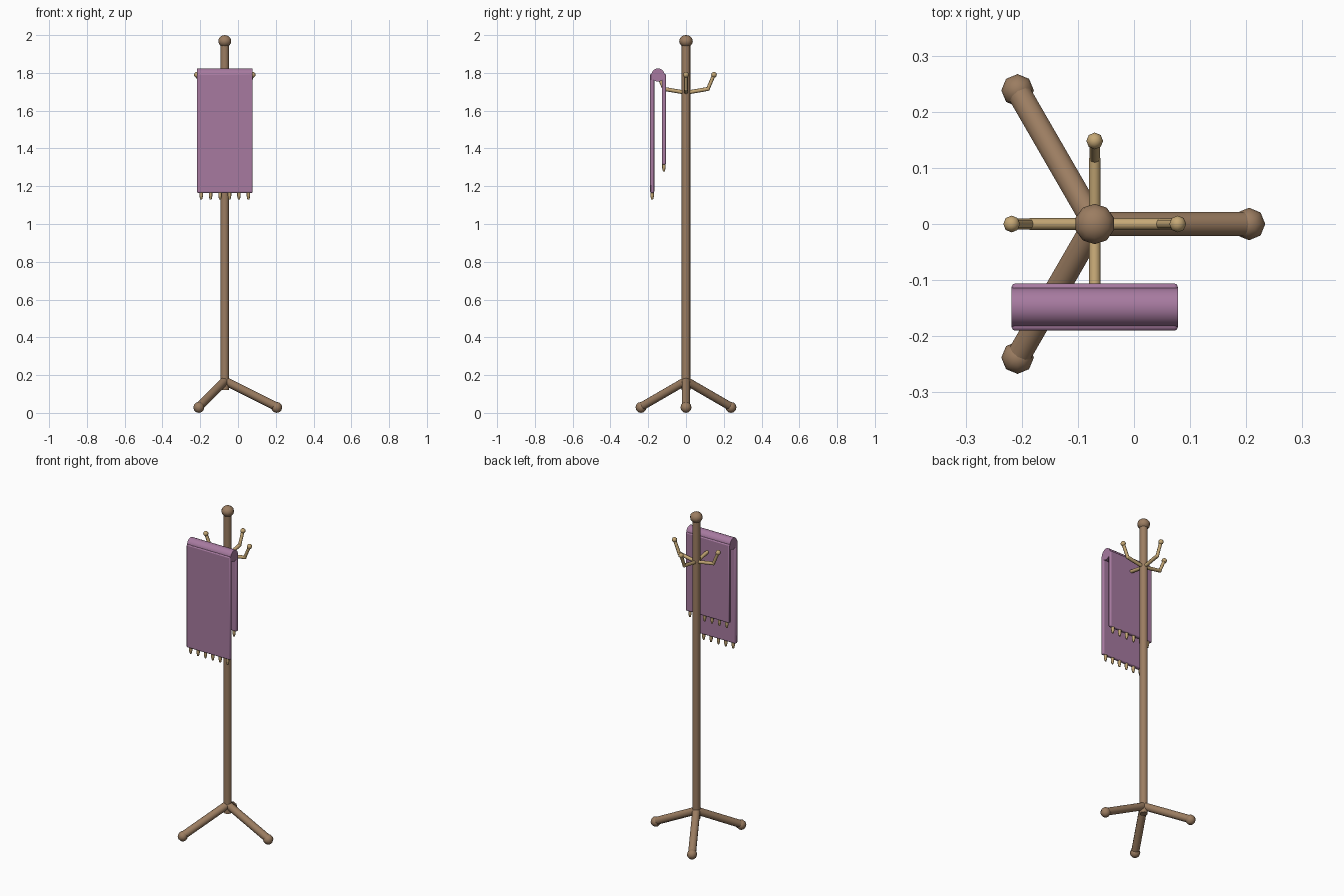
import bpy, math
from mathutils import Vector

if "Cube" in bpy.data.objects:
    bpy.data.objects.remove(bpy.data.objects["Cube"])

CX = -0.07  # pole axis in x


def material(name, rgb):
    m = bpy.data.materials.new(name)
    m.diffuse_color = (*rgb, 1)
    m.use_nodes = True
    m.node_tree.nodes["Principled BSDF"].inputs["Base Color"].default_value = m.diffuse_color
    return m


WOOD = material("brown wood", (0.33, 0.205, 0.12))
BRASS = material("pale brass", (0.56, 0.39, 0.18))
CLOTH = material("mauve cloth", (0.385, 0.195, 0.35))


def finish(name, mat, angle=50):
    o = bpy.context.object
    o.name = name
    o.data.materials.append(mat)
    bpy.ops.object.shade_smooth_by_angle(angle=math.radians(angle))
    return o


def rod(name, a, b, r1, mat, r2=None, sides=10):
    a, b = Vector(a), Vector(b)
    d = b - a
    bpy.ops.mesh.primitive_cone_add(vertices=sides, radius1=r1, radius2=r1 if r2 is None else r2,
                                    depth=d.length, location=(a + b) / 2,
                                    rotation=d.to_track_quat('Z', 'Y').to_euler())
    return finish(name, mat)


def ball(name, loc, r, mat, sides=8, rings=6, flat=1.0):
    bpy.ops.mesh.primitive_uv_sphere_add(segments=sides, ring_count=rings, radius=r, location=loc)
    bpy.context.object.scale.z = flat
    return finish(name, mat)


# Pole and top knob
rod("pole", (CX, 0, 0.122), (CX, 0, 1.95), 0.0225, WOOD, sides=12)
ball("top_knob", (CX, 0, 1.968), 0.036, WOOD, sides=10, rings=8, flat=0.89)

# Three splayed legs with ball feet
for i in range(3):
    t = math.radians(120 * i)
    foot = (CX + 0.275 * math.cos(t), 0.275 * math.sin(t), 0.032)
    rod(f"leg_{i}", (CX, 0, 0.17), foot, 0.0225, WOOD)
    ball(f"foot_{i}", (foot[0], foot[1], 0.029), 0.029, WOOD)

# Four bent hooks with ball tips
for i in range(4):
    t = math.radians(90 * i)

    def at(r, z):
        return (CX + r * math.cos(t), r * math.sin(t), z)
    rod(f"hook_arm_{i}", at(0, 1.695), at(0.116, 1.715), 0.0105, BRASS, sides=8)
    ball(f"hook_elbow_{i}", at(0.116, 1.715), 0.0105, BRASS)
    rod(f"hook_prong_{i}", at(0.116, 1.715), at(0.148, 1.79), 0.0095, BRASS, sides=8)
    ball(f"hook_tip_{i}", at(0.148, 1.79), 0.015, BRASS)

# Scarf: fold roll, front and back panels with soft edges, tassels
W = 0.296
rod("scarf_fold", (CX - W / 2, -0.148, 1.789), (CX + W / 2, -0.148, 1.789), 0.035, CLOTH, sides=20)
for side, y, z0 in (("front", -0.179, 1.165), ("back", -0.117, 1.315)):
    z1 = 1.795
    bpy.ops.mesh.primitive_cube_add(size=1, location=(CX, y, (z0 + z1) / 2))
    o = bpy.context.object
    o.scale = (W, 0.022, z1 - z0)
    bpy.ops.object.transform_apply(location=False, rotation=False, scale=True)
    o = finish(f"scarf_{side}", CLOTH)
    b = o.modifiers.new("soft edges", 'BEVEL')
    b.width, b.segments = 0.006, 2
    for k in range(6):
        x = CX + (k - 2.5) * 0.05
        rod(f"{side}_tassel_{k}", (x, y, z0 + 0.004), (x, y, z0 - 0.017), 0.0095, BRASS, sides=8)
        rod(f"{side}_tassel_end_{k}", (x, y, z0 - 0.017), (x, y, z0 - 0.036), 0.0095, BRASS, 0.005, 8)
